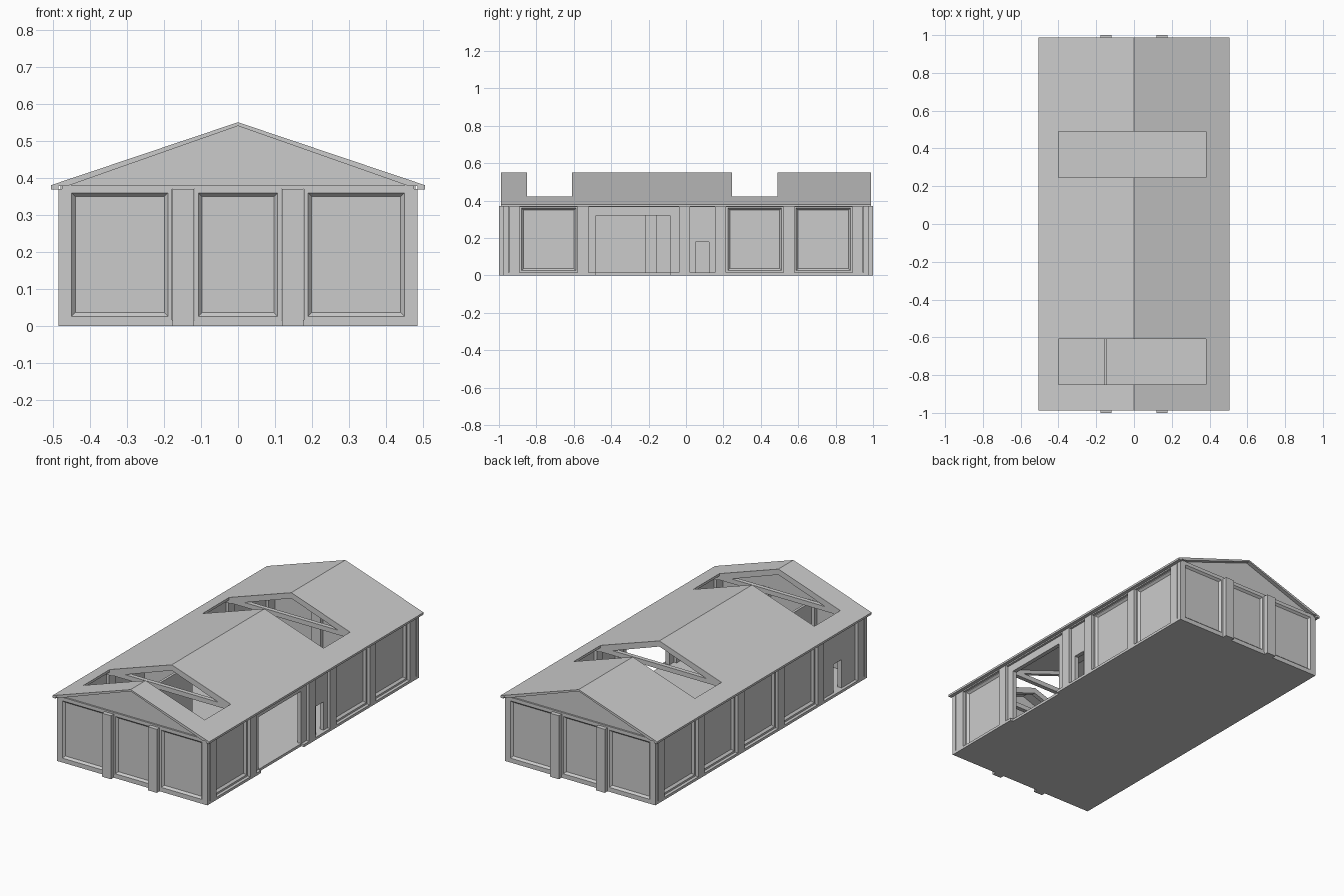
import bpy, bmesh
from mathutils import Matrix, Vector

cube = bpy.data.objects.get("Cube")
if cube:
    bpy.data.objects.remove(cube, do_unlink=True)

grey = bpy.data.materials.new("light_grey")
grey.use_nodes = True
grey.diffuse_color = (0.6, 0.6, 0.6, 1)
grey.node_tree.nodes["Principled BSDF"].inputs["Base Color"].default_value = (0.6, 0.6, 0.6, 1)


def finish(name, bm):
    bmesh.ops.recalc_face_normals(bm, faces=bm.faces)
    mesh = bpy.data.meshes.new(name)
    bm.to_mesh(mesh)
    bm.free()
    mesh.materials.append(grey)
    obj = bpy.data.objects.new(name, mesh)
    bpy.context.collection.objects.link(obj)
    return obj


def box_bm(x, y, z):
    bm = bmesh.new()
    size = Matrix.Diagonal((x[1] - x[0], y[1] - y[0], z[1] - z[0], 1))
    mid = Vector((sum(x) / 2, sum(y) / 2, sum(z) / 2))
    bmesh.ops.create_cube(bm, size=1, matrix=Matrix.Translation(mid) @ size)
    return bm


def box(name, x, y, z):
    return finish(name, box_bm(x, y, z))


def prism(name, profile, y0, y1):
    """Extrude an x-z profile along y."""
    bm = bmesh.new()
    face = bm.faces.new([bm.verts.new((x, y0, z)) for x, z in profile])
    new = bmesh.ops.extrude_face_region(bm, geom=[face])["geom"]
    verts = [v for v in new if isinstance(v, bmesh.types.BMVert)]
    bmesh.ops.translate(bm, verts=verts, vec=(0, y1 - y0, 0))
    return finish(name, bm)


def bay(name, axis, side, span, z=(0.015, 0.37), panel=True):
    """Wall piece on an x or y facing wall, with an optional sunken panel."""
    outer = SIDE_FACE if axis == 0 else END_FACE
    depth = sorted((side * outer, side * (outer - WALL)))
    bm = box_bm(depth, span, z) if axis == 0 else box_bm(span, depth, z)
    if panel:
        bm.faces.ensure_lookup_table()
        bm.normal_update()
        face = max(bm.faces, key=lambda f: f.normal[axis] * side)
        bmesh.ops.inset_region(bm, faces=[face], thickness=0.015)
        bmesh.ops.inset_region(bm, faces=[face], thickness=0.015, depth=-0.012)
    return finish(name, bm)


SIDE_FACE, END_FACE, WALL = 0.467, 0.975, 0.025
POST = 0.029
SMALL_DOOR = 0.18

# Floor
box("floor", (-0.462, 0.462), (-0.96, 0.96), (0, 0.015))

# End walls, their pilasters and gables
for side, end in ((-1, "front"), (1, "back")):
    y = sorted((side * END_FACE, side * (END_FACE - WALL)))
    for i, span in enumerate(((-0.46, -0.178), (-0.118, 0.118), (0.178, 0.46))):
        bay(f"{end}_panel_{i + 1}", 1, side, span)
    for x in (-0.148, 0.148):
        reach = sorted((side, side * 0.93))
        box(f"{end}_pilaster", (x - POST, x + POST), reach, (0, 0.37))
    for x in (-1, 1):
        box(f"{end}_corner", sorted((x * 0.46, x * 0.485)), y, (0, 0.37))
    box(f"{end}_plinth", (-0.46, 0.46), y, (0, 0.015))
    box(f"{end}_top_rail", (-0.475, 0.475), y, (0.37, 0.38))
    prism(f"{end}_gable", ((-0.46, 0.38), (0, 0.54), (0.46, 0.38)),
          side * 0.965, side * 0.95)

# Side wall pilasters, corners and top rails
posts = {-1: (-0.918, -0.55, -0.185, 0.185, 0.55, 0.918),
         1: (-0.918, -0.55, -0.008, 0.185, 0.55, 0.918)}
for side, label in ((-1, "right"), (1, "left")):
    for y in posts[side]:
        box(f"{label}_pilaster", sorted((side * 0.425, side * 0.485)),
            (y - POST, y + POST), (0, 0.37))
    for end in (-1, 1):
        bay(f"{label}_corner_strip", 0, side,
            sorted((end * 0.945, end * 0.955)), panel=False)
    box(f"{label}_top_rail", sorted((side * 0.44, side * 0.48)), (-0.955, 0.955), (0.365, 0.38))

# Panelled side bays
for side, spans in ((-1, ((-0.522, -0.213), (-0.157, 0.157), (0.213, 0.522), (0.578, 0.89))),
                    (1, ((-0.89, -0.578), (0.213, 0.522), (0.578, 0.89)))):
    for i, span in enumerate(spans):
        bay(f"side_panel_{i + 1}", 0, side, span)

# Plain bays around the door openings: (side, bay start, opening start, opening end, bay end, height)
for side, a, b, c, d, top in ((1, -0.522, -0.48, -0.085, -0.036, 0.32),
                              (1, 0.02, 0.05, 0.122, 0.157, SMALL_DOOR),
                              (-1, -0.89, -0.765, -0.69, -0.578, SMALL_DOOR)):
    bay("door_side_wall", 0, side, (a, b), panel=False)
    bay("door_side_wall", 0, side, (c, d), panel=False)
    bay("door_lintel_wall", 0, side, (b, c), (top, 0.37), False)

# Plinths, broken at the wide doorway
for name, x, y in (("right_plinth", (-0.485, -0.44), (-0.975, 0.975)),
                   ("left_plinth_front", (0.44, 0.485), (-0.975, -0.48)),
                   ("left_plinth_back", (0.44, 0.485), (-0.085, 0.975))):
    box(name, x, y, (0, 0.015))
box("doorway_sill", (0.44, 0.467), (-0.48, -0.085), (0, 0.015))

# Inner room
box("partition_long", (-0.157, -0.142), (-0.95, -0.215), (0.015, 0.37))
box("partition_cross", (-0.445, -0.142), (-0.23, -0.215), (0.015, 0.37))

# Roof: solid bands, with only the eaves running past the two openings
holes = ((-0.85, -0.61), (0.245, 0.49))


def top(x):
    return 0.55 - abs(x) * 0.17 / 0.505


def under(x):
    return 0.54 - abs(x) * 0.16 / 0.46


eave = [(0.46, 0.378), (0.485, 0.378), (0.485, 0.368), (0.505, 0.368), (0.505, 0.38)]
left_eave = [(0.38, under(0.38))] + eave + [(0.38, top(0.38))]
right_eave = [(-0.4, under(0.4))] + [(-x, z) for x, z in eave] + [(-0.4, top(0.4))]
full = [(0, 0.54)] + eave + [(0, 0.55)] + [(-x, z) for x, z in reversed(eave)]
for a, b in ((-0.988, holes[0][0]), (holes[0][1], holes[1][0]), (holes[1][1], 0.988)):
    prism("roof_band", full, a, b)
for a, b in holes:
    prism("roof_left_eave", left_eave, a, b)
    prism("roof_right_eave", right_eave, a, b)

# Trusses framing each opening
for a, b in holes:
    for y0, y1 in ((a - 0.025, a), (b, b + 0.025)):
        box("truss_tie", (-0.4, 0.4), (y0, y1), (0.385, 0.412))
        for s in (-1, 1):
            prism("truss_rafter", ((0, 0.541), (s * 0.46, 0.381), (s * 0.39, 0.381), (0, 0.517)), y0, y1)
